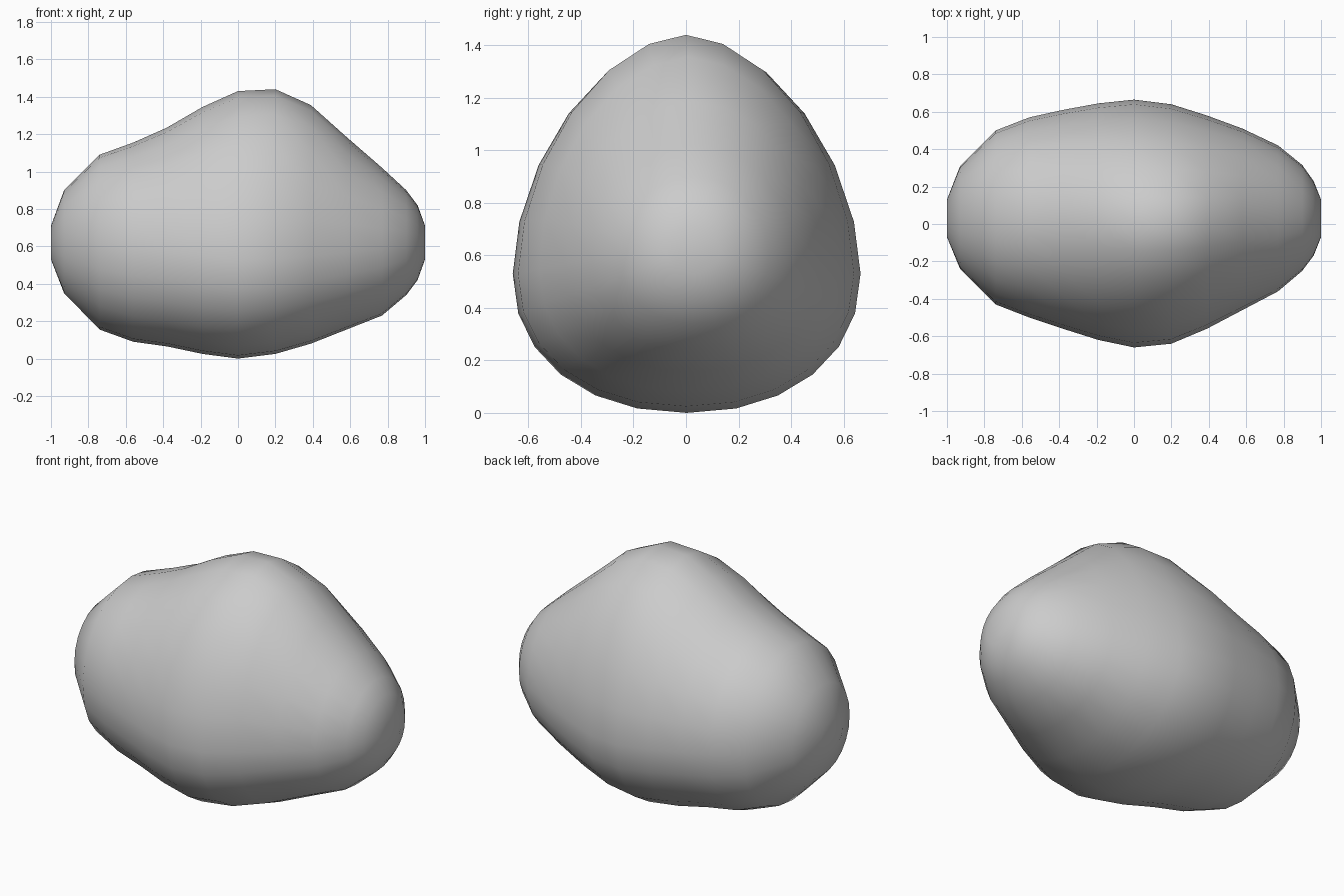
import bpy, bmesh
from math import sin, cos, tau

if "Cube" in bpy.data.objects:
    bpy.data.objects.remove(bpy.data.objects["Cube"])

# Cross-sections along the boulder: x, bottom, top, front, back
SECTIONS = [
    (-1.00, .53, .71, -.07, .13), (-.93, .35, .90, -.24, .31),
    (-.74, .155, 1.09, -.43, .50), (-.56, .09, 1.155, -.50, .57),
    (-.38, .065, 1.235, -.56, .61), (-.19, .025, 1.345, -.62, .645),
    (0, 0, 1.43, -.66, .665), (.20, .025, 1.44, -.64, .64),
    (.39, .08, 1.355, -.56, .58), (.58, .155, 1.185, -.46, .51),
    (.77, .23, 1.02, -.36, .42), (.90, .34, .90, -.25, .315),
    (.96, .42, .82, -.17, .23), (1.00, .53, .71, -.07, .13),
]
SIDES = 24


def power(v, p):
    return abs(v) ** (2 / p) * (1 if v >= 0 else -1)


def ring(bm, x, z0, z1, y0, y1):
    """Egg-shaped section: widest low in the middle, rounder at the ends."""
    t = min(1, abs(x - .1))
    widest = .52 + .1 * t
    yc, hw = (y0 + y1) / 2, (y1 - y0) / 2
    verts = []
    for i in range(SIDES):
        a = tau * i / SIDES
        upper = sin(a) >= 0
        p = 1.75 + .35 * t if upper else 2.15
        h = z1 - widest if upper else widest - z0
        verts.append(bm.verts.new((x, yc + hw * power(cos(a), p),
                                   widest + h * power(sin(a), p))))
    return verts


# Boulder: loft the sections and close both ends
bm = bmesh.new()
rings = [ring(bm, *s) for s in SECTIONS]
for a, b in zip(rings, rings[1:]):
    for i in range(SIDES):
        j = (i + 1) % SIDES
        bm.faces.new((a[i], a[j], b[j], b[i]))
bm.faces.new(rings[0])
bm.faces.new(rings[-1])
bmesh.ops.recalc_face_normals(bm, faces=bm.faces)
mesh = bpy.data.meshes.new("boulder")
bm.to_mesh(mesh)
bm.free()
boulder = bpy.data.objects.new("boulder", mesh)
bpy.context.collection.objects.link(boulder)
mesh.shade_smooth()
